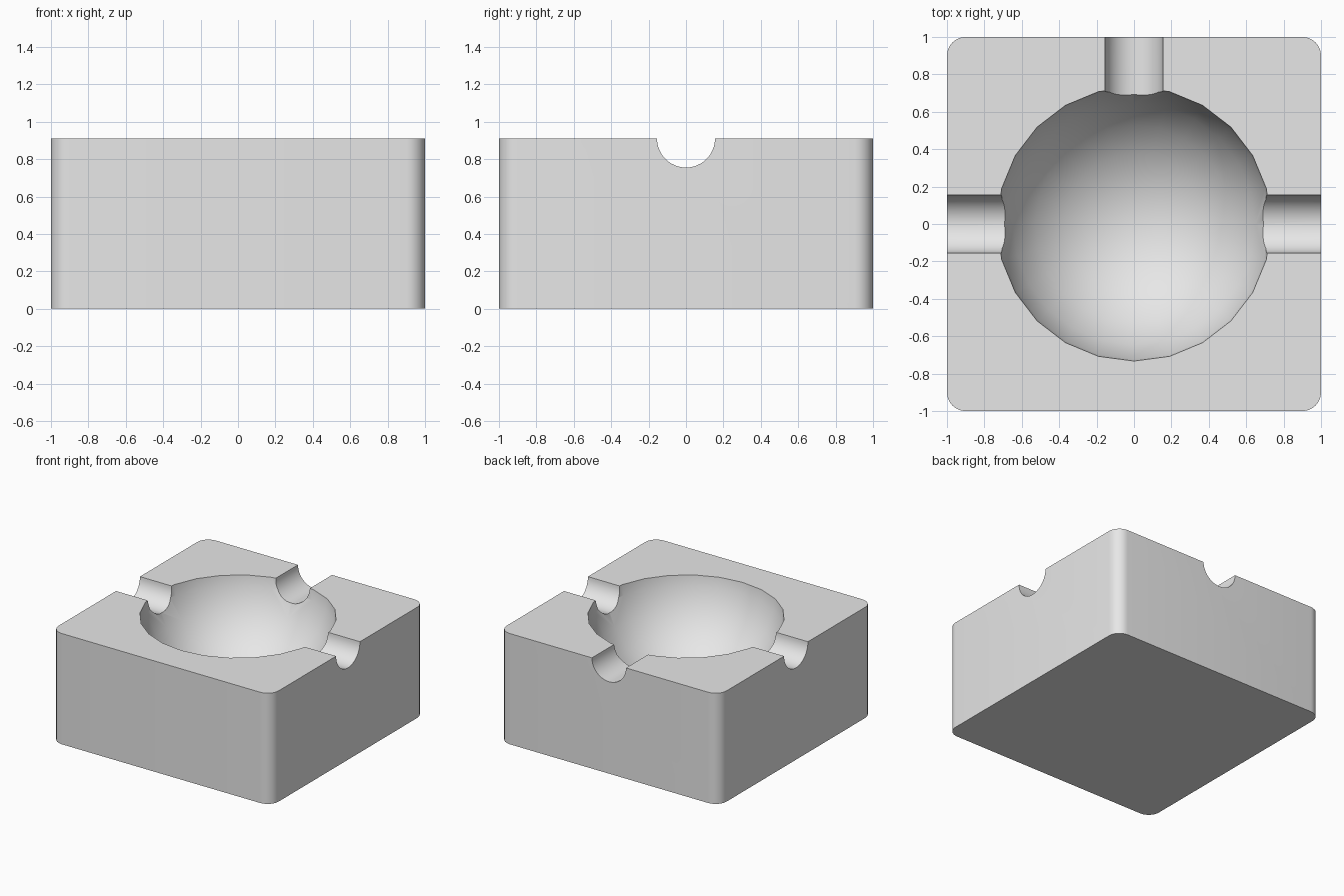
import bpy, math

if "Cube" in bpy.data.objects:
    bpy.data.objects.remove(bpy.data.objects["Cube"])

HEIGHT, CORNER = 0.91, 0.10
RIM, BOWL_R, BOWL_Z = 0.733, 0.747, 1.018
GROOVE_R = 0.155

grey = bpy.data.materials.new("plain grey")
grey.diffuse_color = (0.8, 0.8, 0.8, 1)
grey.use_nodes = True
grey.node_tree.nodes["Principled BSDF"].inputs["Base Color"].default_value = grey.diffuse_color

# Block with rounded vertical corners
bpy.ops.mesh.primitive_cube_add(size=1, location=(0, 0, HEIGHT / 2))
block = bpy.context.object
block.name = "ashtray_block"
block.scale = (2, 2, HEIGHT)
bpy.ops.object.transform_apply(location=True, scale=True)
block.data.materials.append(grey)
weights = block.data.attributes.new("bevel_weight_edge", 'FLOAT', 'EDGE')
for e in block.data.edges:
    a, b = (block.data.vertices[i].co for i in e.vertices)
    weights.data[e.index].value = 1.0 if abs(a.z - b.z) > 0.5 else 0.0
bevel = block.modifiers.new("rounded_corners", 'BEVEL')
bevel.limit_method = 'WEIGHT'
bevel.width = CORNER
bevel.segments = 8


def cut(cutter, name):
    """Subtract a cutter from the block, then remove it."""
    cutter.name = name
    cutter.hide_render = True
    cutter.data.materials.append(grey)
    mod = block.modifiers.new(name, 'BOOLEAN')
    mod.operation = 'DIFFERENCE'
    mod.solver = 'EXACT'
    mod.object = cutter
    bpy.context.view_layer.objects.active = block
    for m in list(block.modifiers):
        bpy.ops.object.modifier_apply(modifier=m.name)
    bpy.data.objects.remove(cutter)


# Round bowl
bpy.ops.mesh.primitive_uv_sphere_add(segments=24, ring_count=12, radius=BOWL_R,
                                     location=(0, 0, BOWL_Z))
cut(bpy.context.object, "bowl_cutter")

# Three rests: left, right and back
for angle, name in ((0, "right"), (90, "back"), (180, "left")):
    a = math.radians(angle)
    bpy.ops.mesh.primitive_cylinder_add(
        vertices=48, radius=GROOVE_R, depth=1.0,
        location=(0.9 * math.cos(a), 0.9 * math.sin(a), HEIGHT),
        rotation=(0, math.pi / 2, a))
    cut(bpy.context.object, name + "_rest_cutter")

# Smooth bowl, rests and corners; keep the rims sharp
bpy.ops.object.select_all(action='DESELECT')
block.select_set(True)
bpy.context.view_layer.objects.active = block
bpy.ops.object.shade_smooth_by_angle(angle=math.radians(30))
